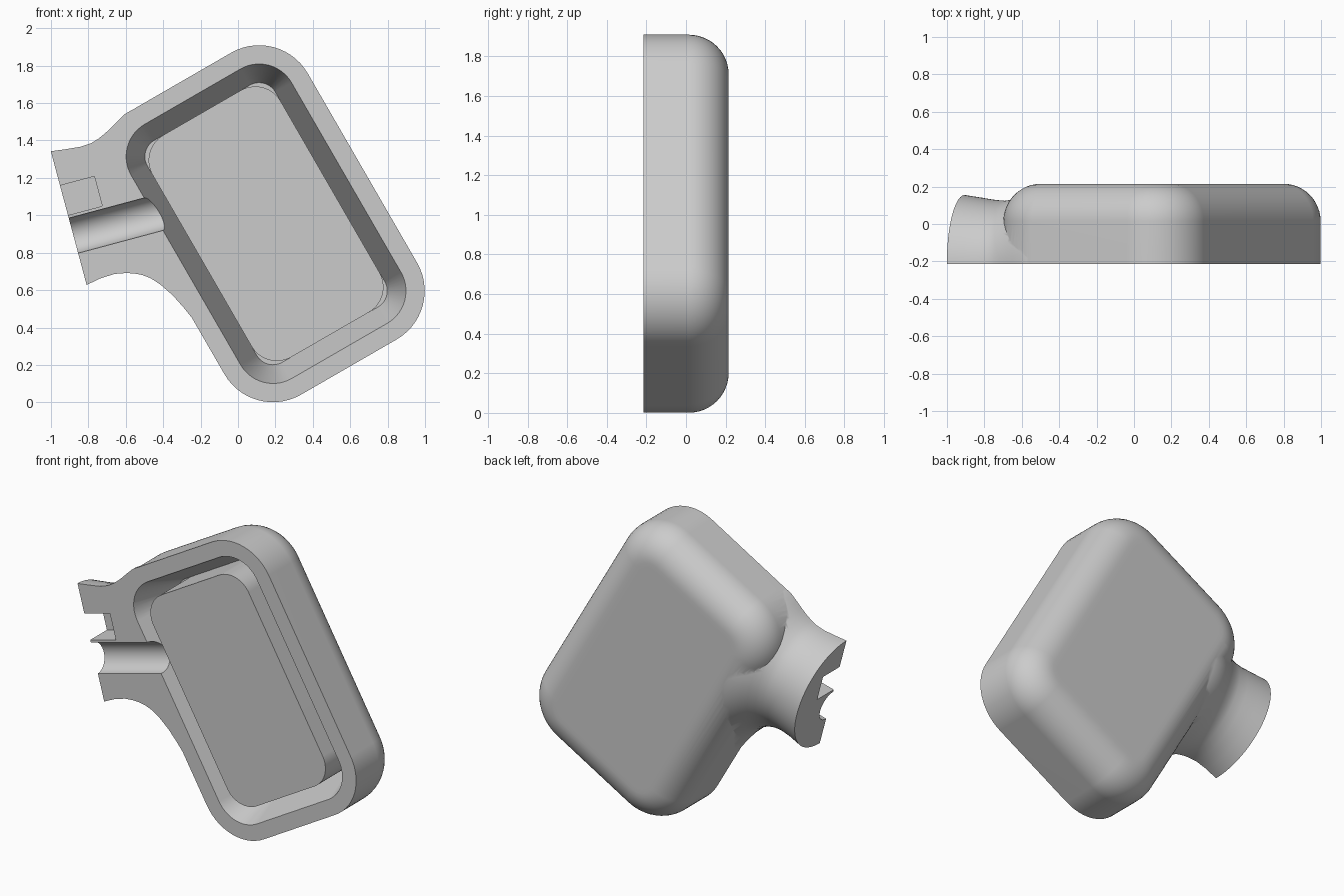
import bpy, bmesh, math
from mathutils import Vector

FRONT, BACK = -0.215, 0.215
CENTER = Vector((0.15, 0, 0.955))
NECK_END = Vector((-0.905, 0, 0.985))

old = bpy.data.objects.get("Cube")
if old:
    bpy.data.objects.remove(old, do_unlink=True)

mat = bpy.data.materials.new("plain_grey")
mat.use_nodes = True
GREY = (0.6, 0.6, 0.6, 1)
mat.diffuse_color = GREY
mat.node_tree.nodes["Principled BSDF"].inputs["Base Color"].default_value = GREY


def place(origin, angle, a, b, y):
    """Point in a frame turned about the depth axis."""
    c, s = math.cos(math.radians(angle)), math.sin(math.radians(angle))
    return origin + Vector((a * c - b * s, y, a * s + b * c))


def loft(name, rings):
    """Closed solid through rings with equal point counts."""
    bm = bmesh.new()
    loops = [[bm.verts.new(p) for p in ring] for ring in rings]
    n = len(loops[0])
    for lo, hi in zip(loops, loops[1:]):
        for i in range(n):
            j = (i + 1) % n
            bm.faces.new((lo[i], lo[j], hi[j], hi[i]))
    bm.faces.new(loops[0])
    bm.faces.new(loops[-1])
    bmesh.ops.recalc_face_normals(bm, faces=bm.faces)
    mesh = bpy.data.meshes.new(name)
    bm.to_mesh(mesh)
    bm.free()
    mesh.materials.append(mat)
    obj = bpy.data.objects.new(name, mesh)
    bpy.context.collection.objects.link(obj)
    return obj


def rounded_ring(inset, radius, y, steps=14):
    """Rounded rectangle, inset from the outer outline of the housing."""
    hu, hv = 0.595 - inset - radius, 0.885 - inset - radius
    pts = []
    for k, (su, sv) in enumerate(((1, 1), (-1, 1), (-1, -1), (1, -1))):
        for i in range(steps + 1):
            t = math.pi / 2 * (k + i / steps)
            pts.append(place(CENTER, 30, su * hu + radius * math.cos(t),
                             sv * hv + radius * math.sin(t), y))
    return pts


def neck_ring(s, low, high, depth, steps=40):
    """Half oval section across the neck, flat at the front."""
    pts = []
    for i in range(steps + 1):
        t = math.pi * i / steps
        side = high if math.cos(t) > 0 else low
        pts.append(place(NECK_END, 15, s, side * math.cos(t),
                         FRONT + depth * math.sin(t)))
    return pts


def boolean(target, tool, operation):
    tool.hide_render = True
    mod = target.modifiers.new("cut", "BOOLEAN")
    mod.object, mod.operation, mod.solver = tool, operation, "EXACT"
    bpy.context.view_layer.objects.active = target
    bpy.ops.object.modifier_apply(modifier=mod.name)
    bpy.data.objects.remove(tool, do_unlink=True)


# Housing with a rounded back edge
R = 0.2
rings = [rounded_ring(0, 0.3, FRONT)]
for i in range(13):
    t = math.pi / 2 * i / 12
    inset = R * (1 - math.cos(t))
    rings.append(rounded_ring(inset, 0.3 - inset, BACK - R + R * math.sin(t)))
rings.append(rounded_ring(0.23, 0.07, BACK))
housing = loft("housing", rings)

# Flared neck: distance from end, lower reach, upper reach, depth
neck = loft("neck", [neck_ring(*row) for row in (
    (0, 0.37, 0.37, 0.37), (0.08, 0.355, 0.36, 0.358),
    (0.16, 0.352, 0.352, 0.345), (0.22, 0.363, 0.356, 0.339),
    (0.26, 0.376, 0.368, 0.345), (0.3, 0.395, 0.385, 0.36),
    (0.34, 0.424, 0.406, 0.382), (0.38, 0.468, 0.43, 0.404),
    (0.43, 0.542, 0.458, 0.422), (0.47, 0.622, 0.47, 0.426),
    (0.5, 0.69, 0.476, 0.427))])
boolean(housing, neck, "UNION")

# Tapered cavity
boolean(housing, loft("cavity_cutter", [
    rounded_ring(0.084, 0.216, FRONT - 0.05),
    rounded_ring(0.2, 0.1, 0.1)]), "DIFFERENCE")

# Round channel along the neck into the cavity
channel = []
for s in (-0.1, 0.53):
    channel.append([place(NECK_END, 15, s, -0.097 + 0.097 * math.cos(math.tau * i / 40),
                          FRONT + 0.097 * math.sin(math.tau * i / 40))
                    for i in range(40)])
boolean(housing, loft("channel_cutter", channel), "DIFFERENCE")

# Square pocket beside the channel, leaving a thin fin between them
pocket = [[place(NECK_END, 15, s, t, y) for s, t in
           ((-0.1, 0.016), (0.19, 0.016), (0.19, 0.18), (-0.1, 0.18))]
          for y in (FRONT - 0.1, FRONT + 0.17)]
boolean(housing, loft("pocket_cutter", pocket), "DIFFERENCE")

# Raised panel standing in the cavity
panel = loft("raised_panel", [rounded_ring(0.2, 0.155, y) for y in (FRONT, 0.12)])

for obj in (housing, panel):
    bpy.ops.object.select_all(action="DESELECT")
    obj.select_set(True)
    bpy.context.view_layer.objects.active = obj
    bpy.ops.object.shade_smooth_by_angle(angle=math.radians(30))
    weighted = obj.modifiers.new("even_shading", "WEIGHTED_NORMAL")
    weighted.keep_sharp = True
